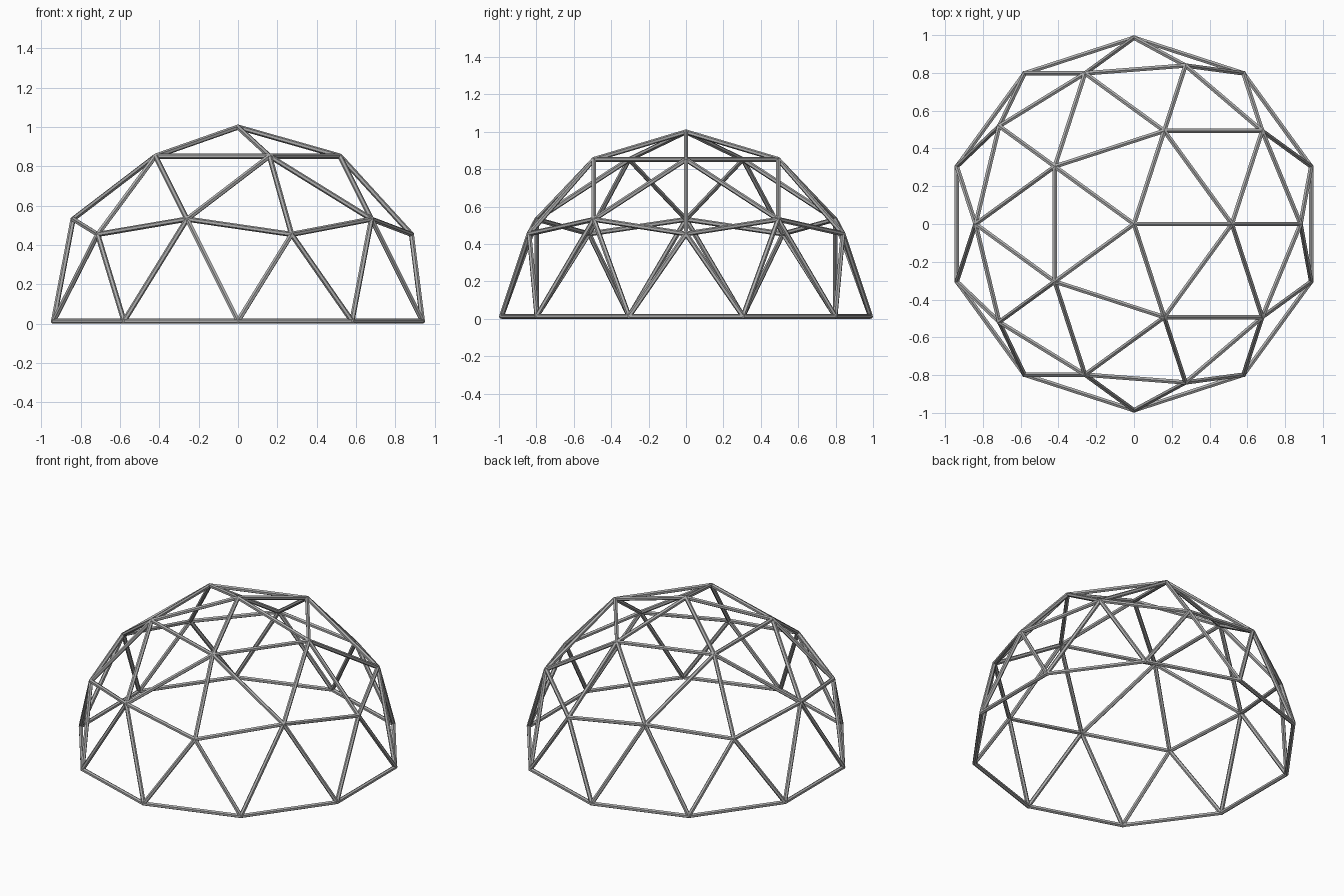
import bpy
import bmesh
from math import cos, sin, radians, atan
from mathutils import Matrix, Vector

if "Cube" in bpy.data.objects:
    bpy.data.objects.remove(bpy.data.objects["Cube"], do_unlink=True)

RADIUS = 0.986   # dome radius to strut centres
TUBE = 0.0133    # strut radius
SIDES = 6

steel = bpy.data.materials.new("grey_steel")
steel.use_nodes = True
colour = (0.42, 0.42, 0.42, 1)
steel.diffuse_color = colour
steel.node_tree.nodes["Principled BSDF"].inputs["Base Color"].default_value = colour


def ring(count, start, latitude):
    """Evenly spaced points on the dome at one latitude."""
    points = []
    for i in range(count):
        a = start + radians(360 / count) * i
        points.append(Vector((cos(latitude) * cos(a), cos(latitude) * sin(a),
                              sin(latitude))) * RADIUS + Vector((0, 0, TUBE)))
    return points


def add_strut(bm, a, b):
    """Straight tube between two joints."""
    d = b - a
    turn = d.to_track_quat('Z', 'Y').to_matrix().to_4x4()
    bmesh.ops.create_cone(bm, cap_ends=True, segments=SIDES, radius1=TUBE,
                          radius2=TUBE, depth=d.length,
                          matrix=Matrix.Translation((a + b) / 2) @ turn)


def build(name, struts=(), joints=()):
    bm = bmesh.new()
    for a, b in struts:
        add_strut(bm, a, b)
    for p in joints:
        bmesh.ops.create_icosphere(bm, subdivisions=2, radius=TUBE,
                                   matrix=Matrix.Translation(p))
    mesh = bpy.data.meshes.new(name)
    bm.to_mesh(mesh)
    bm.free()
    mesh.materials.append(steel)
    obj = bpy.data.objects.new(name, mesh)
    bpy.context.collection.objects.link(obj)
    return obj


def loop(points):
    return list(zip(points, points[1:] + points[:1]))


# Joint positions: a two-frequency icosahedral dome
golden = (1 + 5 ** 0.5) / 2
apex = Vector((0, 0, RADIUS + TUBE))
crown = ring(5, 0, atan(golden))
corners = ring(5, 0, atan(0.5))
mids = ring(5, radians(36), atan(1 / golden))
base = ring(10, radians(18), 0)
belt = [p for pair in zip(corners, mids) for p in pair]

# Struts grouped by tier
build("crown_struts", [(apex, p) for p in crown] + loop(crown))

upper = []
for i, p in enumerate(crown):
    upper += [(p, corners[i]), (p, mids[i]), (p, mids[i - 1])]
build("upper_struts", upper)

build("belt_struts", loop(belt))

lower = []
for i, p in enumerate(base):
    lower += [(p, belt[i]), (p, belt[(i + 1) % len(belt)])]
build("lower_struts", lower)

build("base_ring", loop(base))

# Small rounded fillers where the struts meet
build("joints", joints=[apex] + crown + belt + base)
